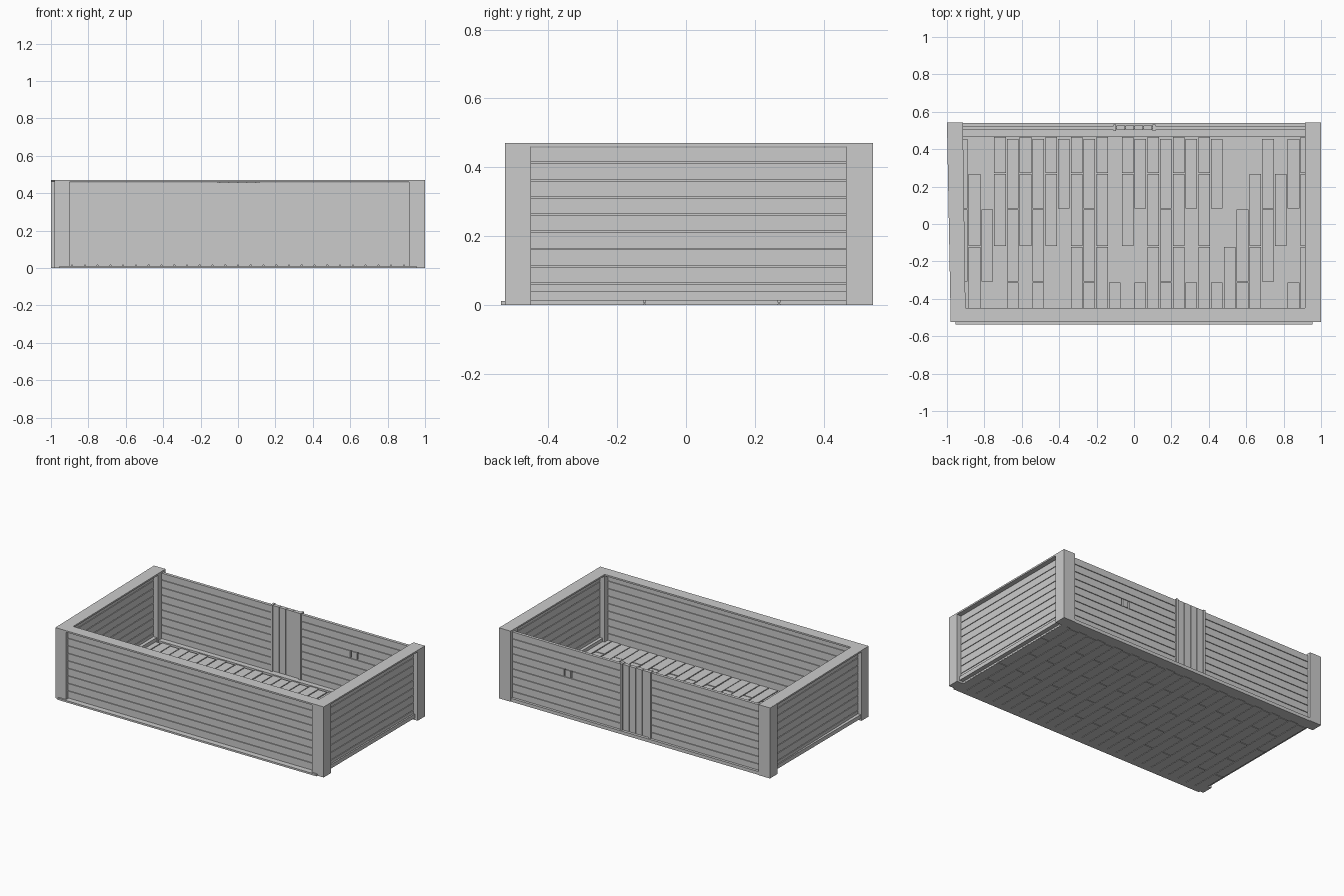
import bpy, bmesh, random
from mathutils import Vector, Matrix

if "Cube" in bpy.data.objects:
    bpy.data.objects.remove(bpy.data.objects["Cube"])

random.seed(3)


def new_object(name, bm):
    bmesh.ops.recalc_face_normals(bm, faces=bm.faces)
    mesh = bpy.data.meshes.new(name)
    bm.to_mesh(mesh)
    bm.free()
    ob = bpy.data.objects.new(name, mesh)
    bpy.context.collection.objects.link(ob)
    return ob


def add_box(bm, x0, x1, y0, y1, z0, z1):
    m = Matrix.Translation(((x0 + x1) / 2, (y0 + y1) / 2, (z0 + z1) / 2))
    m = m @ Matrix.Diagonal((x1 - x0, y1 - y0, z1 - z0, 1))
    bmesh.ops.create_cube(bm, size=1, matrix=m)


def boxes(name, items):
    bm = bmesh.new()
    for b in items:
        add_box(bm, *b)
    return new_object(name, bm)


def prism(bm, profile, offset):
    # extrude a closed polygon along an offset
    f = bm.faces.new([bm.verts.new(p) for p in profile])
    r = bmesh.ops.extrude_face_region(bm, geom=[f])
    bmesh.ops.translate(bm, vec=offset,
                        verts=[g for g in r["geom"] if isinstance(g, bmesh.types.BMVert)])


def board_wall(name, a, b, gaps=()):
    # grooved boards between plan points a and b, gaps are (row or None, start, end)
    a, b = Vector((*a, 0)), Vector((*b, 0))
    d = (b - a).normalized()
    out = Vector((d.y, -d.x, 0))
    length = (b - a).length
    bm = bmesh.new()
    for i in range(9):
        z0, z1 = 0.015 + i * 0.05, min(0.061 + i * 0.05, 0.458)
        spans, start = [], 0
        for row, s, e in gaps:
            if row in (None, i):
                spans.append((start, s))
                start = e
        spans.append((start, length))
        for s, e in spans:
            # board, plus a thin tongue closing the groove above it
            for o, za, zb in ((0.010, z0, z1), (0.004, z1, z0 + 0.05)):
                if i == 8 and o < 0.01:
                    continue
                prof = [a + d * s + out * k + Vector((0, 0, z))
                        for k, z in ((-o, za), (o, za), (o, zb), (-o, zb))]
                prism(bm, prof, d * (e - s))
    return new_object(name, bm)


# Floor: staggered boards running front to back, on a thin base
floor = []
COLS, W = 28, 1.91 / 28
for c in range(COLS):
    x = -0.955 + c * W
    cuts = [-0.5, -0.12, 0.27, 0.468] if c % 2 else [-0.5, -0.31, 0.08, 0.458]
    for y0, y1 in zip(cuts, cuts[1:]):
        floor.append((x + 0.003, x + W - 0.003, y0 + 0.003, y1 - 0.003,
                      0, 0.015 + random.uniform(0, 0.003)))
boxes("floor_boards", floor)
boxes("floor_base", [(-0.953, 0.953, -0.5, 0.47, 0.003, 0.008)])

# Ledge along the front foot and sills under the other walls
boxes("front_ledge", [(-0.955, 0.955, -0.537, -0.49, 0, 0.012)])
boxes("back_sill", [(-0.92, 0.92, 0.468, 0.54, 0, 0.022)])
boxes("side_sills", [(0.93, 0.98, -0.46, 0.47, 0.014, 0.04),
                     (-0.975, -0.925, -0.46, 0.47, 0.014, 0.04)])

# Corner posts
boxes("corner_posts", [
    (-0.98, -0.90, -0.525, -0.45, 0, 0.47),
    (0.915, 1.0, -0.525, -0.45, 0, 0.47),
    (-1.0, -0.915, 0.465, 0.543, 0, 0.47),
    (0.915, 1.0, 0.465, 0.543, 0, 0.47)])

# Plank walls; the back wall leaves room for the gate and a small notch
board_wall("front_wall", (-0.91, -0.495), (0.92, -0.495))
board_wall("right_wall", (0.96, -0.455), (0.96, 0.47))
board_wall("left_wall", (-0.96, 0.47), (-0.943, -0.455))
board_wall("back_wall", (0.92, 0.513), (-0.92, 0.513),
           [(5, 0.385, 0.395), (5, 0.435, 0.445), (None, 0.81, 1.02)])

# Thin top rails on three sides, left one slightly skewed
boxes("front_rail", [(-0.98, 1.0, -0.525, -0.45, 0.46, 0.4705)])
boxes("right_rail", [(0.915, 1.0, -0.45, 0.543, 0.46, 0.4705)])
bm = bmesh.new()
prism(bm, [Vector(p) for p in ((-0.98, -0.525, 0.46), (-0.90, -0.525, 0.46),
                               (-0.915, 0.543, 0.46), (-1.0, 0.543, 0.46))],
      Vector((0, 0, 0.0105)))
new_object("left_rail", bm)

# Gate in the back wall: frame, upright planks and cross bars
boxes("gate_frame", [(-0.11, -0.095, 0.497, 0.533, 0.02, 0.465),
                     (0.10, 0.115, 0.497, 0.533, 0.02, 0.465)])
boxes("gate_planks", [(-0.094 + i * 0.0485, -0.0485 + i * 0.0485, 0.503, 0.527, 0.025, 0.462)
                      for i in range(4)])
boxes("gate_bars", [(-0.095, 0.10, 0.508, 0.522, z, z + 0.025) for z in (0.08, 0.37)])
